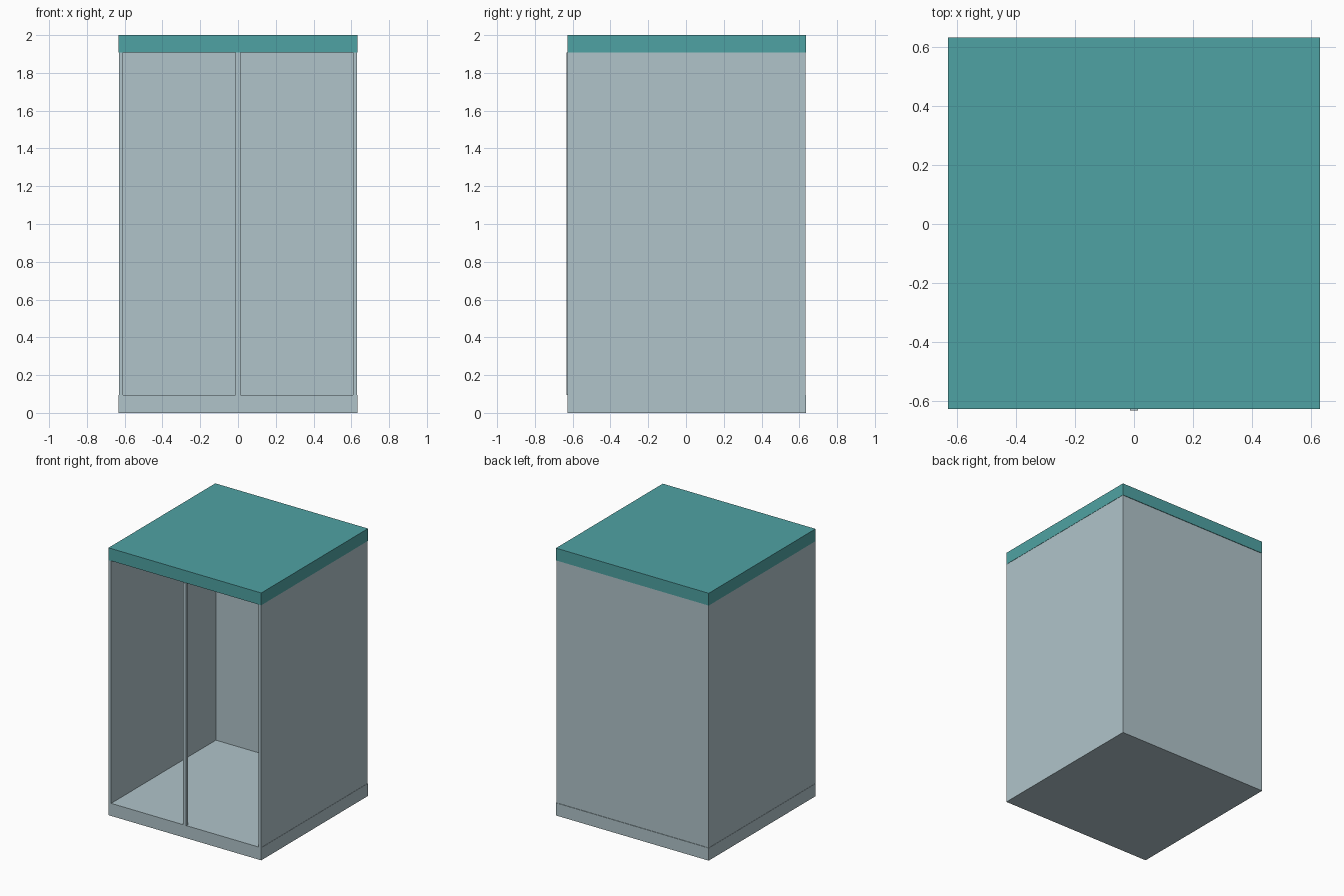
import bpy

cube = bpy.data.objects.get("Cube")
if cube:
    bpy.data.objects.remove(cube, do_unlink=True)


def material(name, rgb):
    mat = bpy.data.materials.new(name)
    mat.use_nodes = True
    color = (*rgb, 1.0)
    mat.diffuse_color = color
    mat.node_tree.nodes["Principled BSDF"].inputs["Base Color"].default_value = color
    return mat


def box(name, low, high, mat):
    center = [(a + b) / 2 for a, b in zip(low, high)]
    bpy.ops.mesh.primitive_cube_add(size=1, location=center)
    obj = bpy.context.object
    obj.name = name
    obj.scale = [b - a for a, b in zip(low, high)]
    bpy.ops.object.transform_apply(location=False, rotation=False, scale=True)
    obj.data.materials.append(mat)
    return obj


teal = material("teal", (0.078, 0.363, 0.366))
grey = material("pale blue grey", (0.434, 0.552, 0.591))

HALF = 0.632       # half width
FRONT, BACK = -0.628, 0.634
FLOOR, CEILING, TOP = 0.094, 1.908, 2.0
WALL = 0.02        # panel thickness
STEP = 0.002       # panels sit just inside the slab edges

# Floor and roof slabs
box("floor_slab", (-HALF, FRONT, 0), (HALF, BACK, FLOOR), grey)
box("roof_slab", (-HALF, FRONT, CEILING), (HALF, BACK, TOP), teal)

# Side walls
outer = HALF - STEP
inner = outer - WALL
for name, side in (("left_wall", 1), ("right_wall", -1)):
    x0, x1 = sorted((side * inner, side * outer))
    box(name, (x0, FRONT, FLOOR), (x1, BACK - STEP, CEILING), grey)

# Back wall between the side walls
back = BACK - 2 * STEP
box("back_wall", (-inner, back - WALL, FLOOR), (inner, back, CEILING), grey)

# Slim post in the middle of the open front
post_front = FRONT - 0.005
box("front_post", (-0.013, post_front, FLOOR), (0.013, post_front + 0.026, CEILING), grey)
